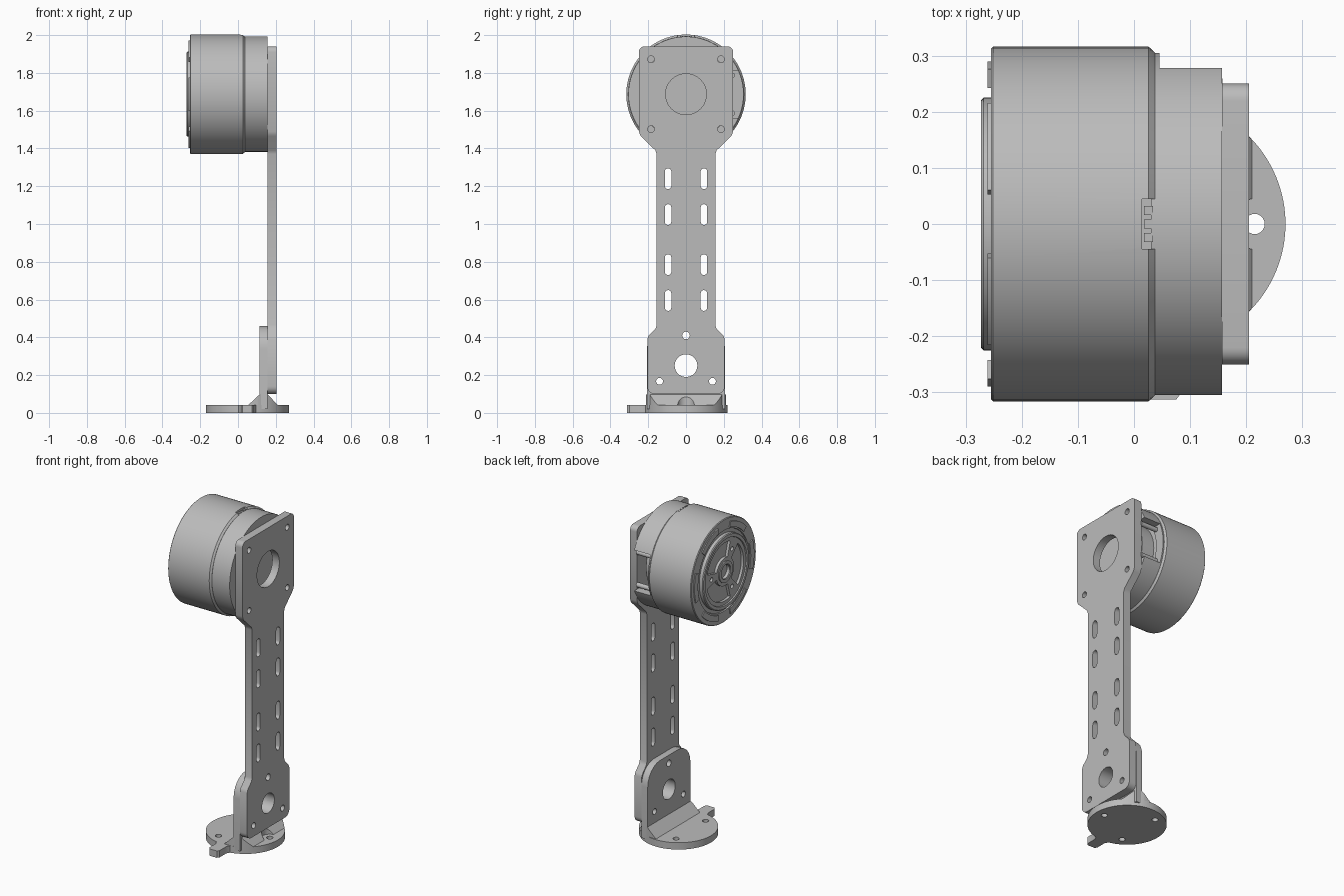
import bpy, bmesh
from math import sin, cos, pi, radians, sqrt

cube = bpy.data.objects.get("Cube")
if cube:
    bpy.data.objects.remove(cube, do_unlink=True)

grey = bpy.data.materials.new("satin grey")
grey.use_nodes = True
colour = (0.5, 0.5, 0.5, 1)
grey.diffuse_color = colour
grey.node_tree.nodes["Principled BSDF"].inputs["Base Color"].default_value = colour

AXIS_Z = 1.687      # height of the motor axis


def finish(name, bm):
    bmesh.ops.recalc_face_normals(bm, faces=bm.faces)
    mesh = bpy.data.meshes.new(name)
    bm.to_mesh(mesh)
    bm.free()
    mesh.materials.append(grey)
    obj = bpy.data.objects.new(name, mesh)
    bpy.context.collection.objects.link(obj)
    smooth(mesh)
    return obj


def smooth(mesh):
    mesh.shade_smooth()
    mesh.set_sharp_from_angle(angle=radians(30))


def place(axis, u, v, w):
    """Outline coordinates u, v with depth w along the axis."""
    return {"x": (w, u, v), "y": (u, w, v), "z": (u, v, w)}[axis]


def prism(name, outlines, axis, lo, hi):
    """Extrude one or more closed outlines into a single object."""
    bm = bmesh.new()
    for pts in outlines:
        a = [bm.verts.new(place(axis, u, v, lo)) for u, v in pts]
        b = [bm.verts.new(place(axis, u, v, hi)) for u, v in pts]
        bm.faces.new(a)
        bm.faces.new(b[::-1])
        for i in range(len(a)):
            j = (i + 1) % len(a)
            bm.faces.new((a[i], a[j], b[j], b[i]))
    return finish(name, bm)


def lathe(name, profile, closed=False, n=96):
    """Revolve (x, radius) points about the motor axis."""
    bm = bmesh.new()
    rings = [[bm.verts.new((x, r * cos(2 * pi * k / n), AXIS_Z + r * sin(2 * pi * k / n)))
              for k in range(n)] for x, r in profile]
    pairs = list(zip(rings, rings[1:]))
    if closed:
        pairs.append((rings[-1], rings[0]))
    else:
        bm.faces.new(rings[0])
        bm.faces.new(rings[-1])
    for a, b in pairs:
        for i in range(n):
            j = (i + 1) % n
            bm.faces.new((a[i], a[j], b[j], b[i]))
    return finish(name, bm)


def boolean(obj, tool, op="DIFFERENCE"):
    tool.hide_render = True
    mod = obj.modifiers.new("cut", "BOOLEAN")
    mod.object, mod.operation, mod.solver = tool, op, "EXACT"
    bpy.context.view_layer.update()
    done = bpy.data.meshes.new_from_object(
        obj.evaluated_get(bpy.context.evaluated_depsgraph_get()))
    obj.modifiers.clear()
    obj.data = done
    smooth(done)
    bpy.data.objects.remove(tool, do_unlink=True)


def circle(u, v, r, n=24):
    return [(u + r * cos(2 * pi * k / n), v + r * sin(2 * pi * k / n)) for k in range(n)]


def slot(u, v, half_w, half_h, n=8):
    top = [(u + half_w * cos(pi * k / n), v + half_h - half_w + half_w * sin(pi * k / n))
           for k in range(n + 1)]
    return top + [(2 * u - a, 2 * v - b) for a, b in top]


def sector(r0, r1, a0, a1, n=16):
    """Ring segment around the motor axis, angles in degrees."""
    ang = [radians(a0 + (a1 - a0) * k / n) for k in range(n + 1)]
    return ([(r1 * cos(t), AXIS_Z + r1 * sin(t)) for t in ang]
            + [(r0 * cos(t), AXIS_Z + r0 * sin(t)) for t in ang[::-1]])


def rect(u0, u1, v0, v1):
    return [(u0, v0), (u1, v0), (u1, v1), (u0, v1)]


def mirrored(half):
    return half + [(-u, v) for u, v in half[::-1]]


def corner(u, v, r, a0, n=6):
    """Quarter round centred on u, v."""
    return [(u + r * cos(radians(a0 + 90 * k / n)), v + r * sin(radians(a0 + 90 * k / n)))
            for k in range(n + 1)]


# Long link plate with motor flange, slots and lower flange
half = (corner(0.165, 0.14, 0.04, -90)
        + [(0.205, 0.39), (0.198, 0.408), (0.162, 0.445), (0.155, 0.465),
           (0.155, 1.37), (0.162, 1.39), (0.24, 1.465), (0.25, 1.49)]
        + corner(0.22, 1.91, 0.03, 0))
link = prism("link_plate", [mirrored(half)], "x", 0.157, 0.205)
lower_holes = [circle(0, 0.41, 0.02), circle(0, 0.25, 0.06, 40)]
lower_holes += [circle(s * 0.14, 0.167, 0.018) for s in (-1, 1)]
holes = lower_holes + [circle(0, AXIS_Z, 0.108, 64)]
for s in (-1, 1):
    holes += [slot(s * 0.095, z, 0.0175, 0.055) for z in (0.595, 0.785, 1.05, 1.24)]
    holes += [circle(s * 0.185, AXIS_Z + t * 0.185, 0.018) for t in (-1, 1)]
boolean(link, prism("cutter", holes, "x", 0.1, 0.3))

# Upright of the foot bracket
half = [(0.207, 0.02), (0.207, 0.34)] + corner(0.087, 0.34, 0.12, 0)
upright = prism("bracket_upright", [mirrored(half)], "x", 0.115, 0.157)
boolean(upright, prism("cutter", lower_holes, "x", 0.05, 0.3))

# Sloped gussets trimmed to the round foot
wedge = prism("bracket_gusset", [[(0.055, 0.03), (0.21, 0.03), (0.21, 0.042),
                                  (0.155, 0.1), (0.117, 0.1), (0.055, 0.042)]],
              "y", -0.213, 0.213)
boolean(wedge, prism("cutter", [circle(0.05, 0, 0.2195, 96)], "z", 0, 0.3), "INTERSECT")
boolean(wedge, prism("cutter", [circle(0.215, 0, 0.045, 40)], "z", 0.02, 0.3))

# Round foot with three screw holes and a locating tab
foot = prism("foot_disc", [circle(0.05, 0, 0.22, 96)], "z", 0, 0.042)
tab = [(-0.005, -0.2), (0.015, -0.235), (0.015, -0.3), (0.025, -0.313),
       (0.075, -0.313), (0.085, -0.3), (0.085, -0.235), (0.105, -0.2)]
boolean(foot, prism("tab", [tab], "z", 0, 0.042), "UNION")
bolts = [circle(0.05 + 0.165 * cos(2 * pi * k / 3), 0.165 * sin(2 * pi * k / 3), 0.018)
         for k in range(3)]
boolean(foot, prism("cutter", bolts, "z", -0.1, 0.1))

# Motor drum: main shell with grooved face and chamfered rear edge
drum = lathe("motor_drum", [(-0.248, 0.23), (-0.248, 0.245), (-0.255, 0.247), (-0.255, 0.312),
                            (-0.251, 0.316), (0.026, 0.316), (0.037, 0.306), (0.037, 0.2)])
boolean(drum, prism("cutter", [rect(0.014, 0.06, -0.045, 0.045)], "z",
                    AXIS_Z + 0.295, AXIS_Z + 0.4))
prism("connector_pins", [rect(0.018, 0.034, y - 0.008, y + 0.008) for y in (-0.024, 0, 0.024)],
      "z", AXIS_Z + 0.285, AXIS_Z + 0.307)
prism("face_pads", [sector(0.255, 0.29, a - 18, a + 18) for a in range(0, 360, 60)],
      "x", -0.261, -0.25)

# Output rotor: ringed cap, three pockets between spokes, hollow hub
rotor = lathe("output_rotor", [(-0.235, 0.225), (-0.268, 0.225), (-0.273, 0.22), (-0.273, 0.202),
                               (-0.266, 0.2), (-0.266, 0.19)])
pockets = [sector(0.085, 0.178, a + 14, a + 106) for a in (0, 120, 240)]
boolean(rotor, prism("cutter", pockets, "x", -0.3, -0.25))
screws = [circle(0.133 * cos(radians(a)), AXIS_Z + 0.133 * sin(radians(a)), 0.013)
          for a in (0, 120, 240)]
boolean(rotor, prism("cutter", screws + [circle(0, AXIS_Z, 0.042, 40)], "x", -0.3, -0.245))
lathe("hub_ring", [(-0.25, 0.045), (-0.272, 0.045), (-0.272, 0.065), (-0.25, 0.065)], closed=True)

# Rear housing ring with a side window, inner core and spacer rods
housing = lathe("rear_housing", [(0.03, 0.245), (0.03, 0.305), (0.157, 0.305), (0.157, 0.245)],
                closed=True)
boolean(housing, prism("cutter", [rect(0.1, 0.4, AXIS_Z - 0.125, AXIS_Z + 0.125)],
                       "x", 0.045, 0.2))
lathe("rear_core", [(0.03, 0.215), (0.12, 0.215), (0.125, 0.21)])
prism("spacer_rods", [circle(0.245, AXIS_Z + s * 0.1, 0.014) for s in (-1, 1)],
      "x", 0.03, 0.158)
